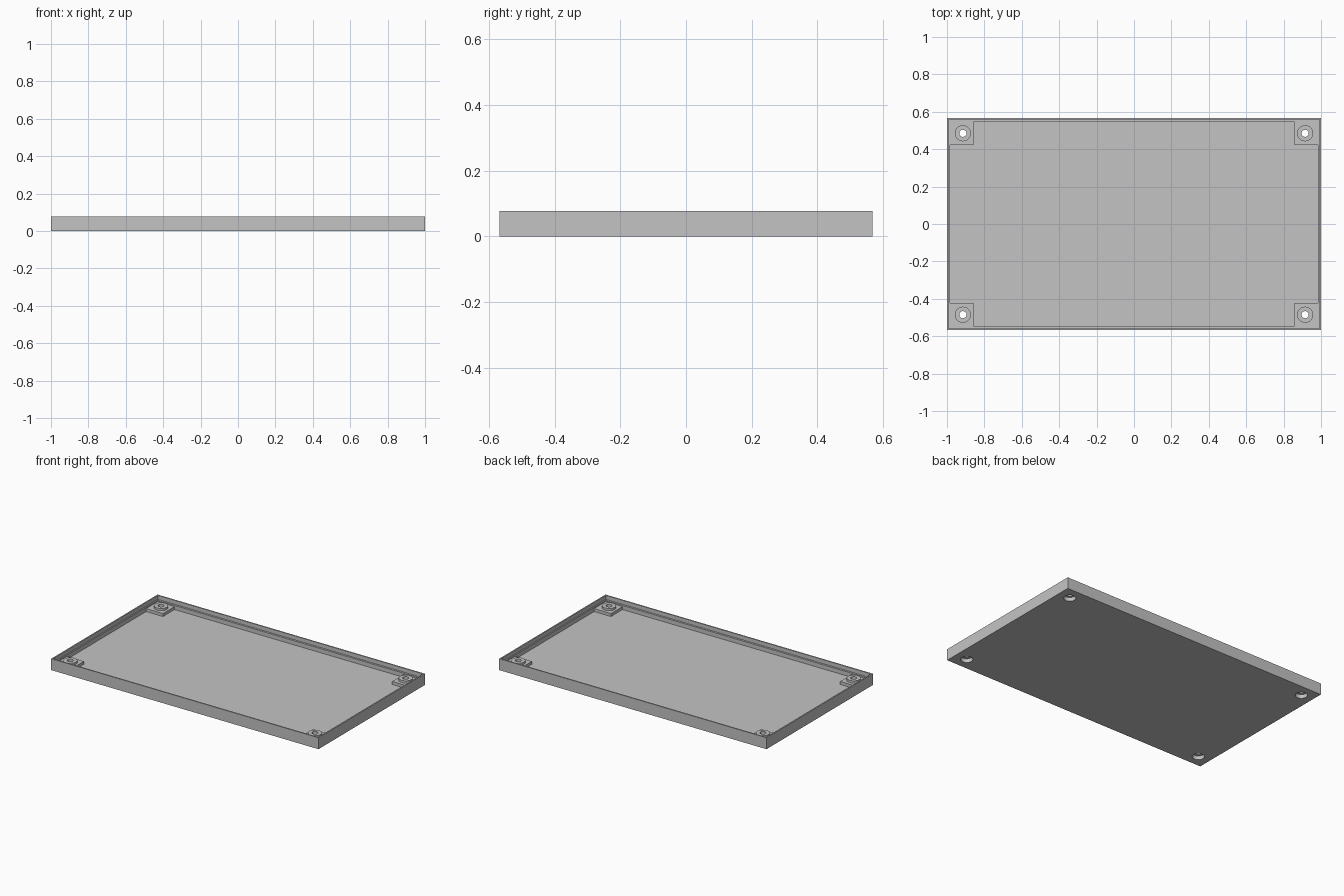
import bpy, bmesh

if "Cube" in bpy.data.objects:
    bpy.data.objects.remove(bpy.data.objects["Cube"])

grey = bpy.data.materials.new("light grey")
grey.diffuse_color = (0.55, 0.55, 0.55, 1)
grey.use_nodes = True
grey.node_tree.nodes["Principled BSDF"].inputs["Base Color"].default_value = grey.diffuse_color

HX, HY, H = 1.0, 0.568, 0.077      # half sizes and height of the tray
FLOOR, LEDGE = 0.022, 0.05         # floor top and rim ledge heights
PAD, BOSS = 0.042, 0.057           # corner pad and boss heights
SCREWS = [(sx * 0.915, sy * 0.485) for sx in (-1, 1) for sy in (-1, 1)]


def finish(name, bm):
    bmesh.ops.recalc_face_normals(bm, faces=bm.faces)
    me = bpy.data.meshes.new(name)
    bm.to_mesh(me)
    bm.free()
    me.materials.append(grey)
    ob = bpy.data.objects.new(name, me)
    bpy.context.collection.objects.link(ob)
    return ob


def cylinder(name, x, y, r, z0, z1):
    bm = bmesh.new()
    bmesh.ops.create_cone(bm, cap_ends=True, segments=32, radius1=r, radius2=r, depth=z1 - z0)
    bmesh.ops.translate(bm, verts=bm.verts, vec=(x, y, (z0 + z1) / 2))
    return finish(name, bm)


def box(name, x0, x1, y0, y1, z0, z1):
    bm = bmesh.new()
    bmesh.ops.create_cube(bm, size=1)
    bmesh.ops.scale(bm, verts=bm.verts, vec=(abs(x1 - x0), abs(y1 - y0), z1 - z0))
    bmesh.ops.translate(bm, verts=bm.verts, vec=((x0 + x1) / 2, (y0 + y1) / 2, (z0 + z1) / 2))
    return finish(name, bm)


def boolean(ob, other, op):
    m = ob.modifiers.new(op.lower(), 'BOOLEAN')
    m.operation, m.object, m.solver = op, other, 'EXACT'
    other.hide_render = True
    bpy.context.view_layer.objects.active = ob
    bpy.ops.object.modifier_apply(modifier=m.name)
    bpy.data.objects.remove(other)


# Tray: nested rectangles give outer wall, thin lip, inner ledge and floor
bm = bmesh.new()
loops = []
for ix, iy, z in [(0, 0, 0), (0, 0, H), (0.009, 0.009, H), (0.009, 0.009, LEDGE),
                  (0.017, 0.022, LEDGE), (0.017, 0.022, FLOOR)]:
    x, y = HX - ix, HY - iy
    loops.append([bm.verts.new((a * x, b * y, z)) for a, b in ((-1, -1), (1, -1), (1, 1), (-1, 1))])
for lo, hi in zip(loops, loops[1:]):
    for i in range(4):
        j = (i + 1) % 4
        bm.faces.new((lo[i], lo[j], hi[j], hi[i]))
bm.faces.new(loops[0])
bm.faces.new(loops[-1])
tray = finish("tray", bm)

for x, y in SCREWS:
    sx, sy = (1 if x > 0 else -1), (1 if y > 0 else -1)
    # Square corner pad and round boss, merged into the tray
    boolean(tray, box("corner_pad", sx * 0.857, sx * 0.987, sy * 0.422, sy * 0.553, 0.012, PAD), 'UNION')
    boolean(tray, cylinder("screw_boss", x, y, 0.043, 0.03, BOSS), 'UNION')
    # Screw hole with a wide recess from below
    boolean(tray, cylinder("screw_hole", x, y, 0.019, -0.05, 0.1), 'DIFFERENCE')
    boolean(tray, cylinder("screw_recess", x, y, 0.037, -0.05, 0.026), 'DIFFERENCE')

# Smooth round walls, crisp edges
bpy.ops.object.select_all(action='DESELECT')
tray.select_set(True)
bpy.context.view_layer.objects.active = tray
bpy.ops.object.shade_smooth_by_angle(angle=0.5)
